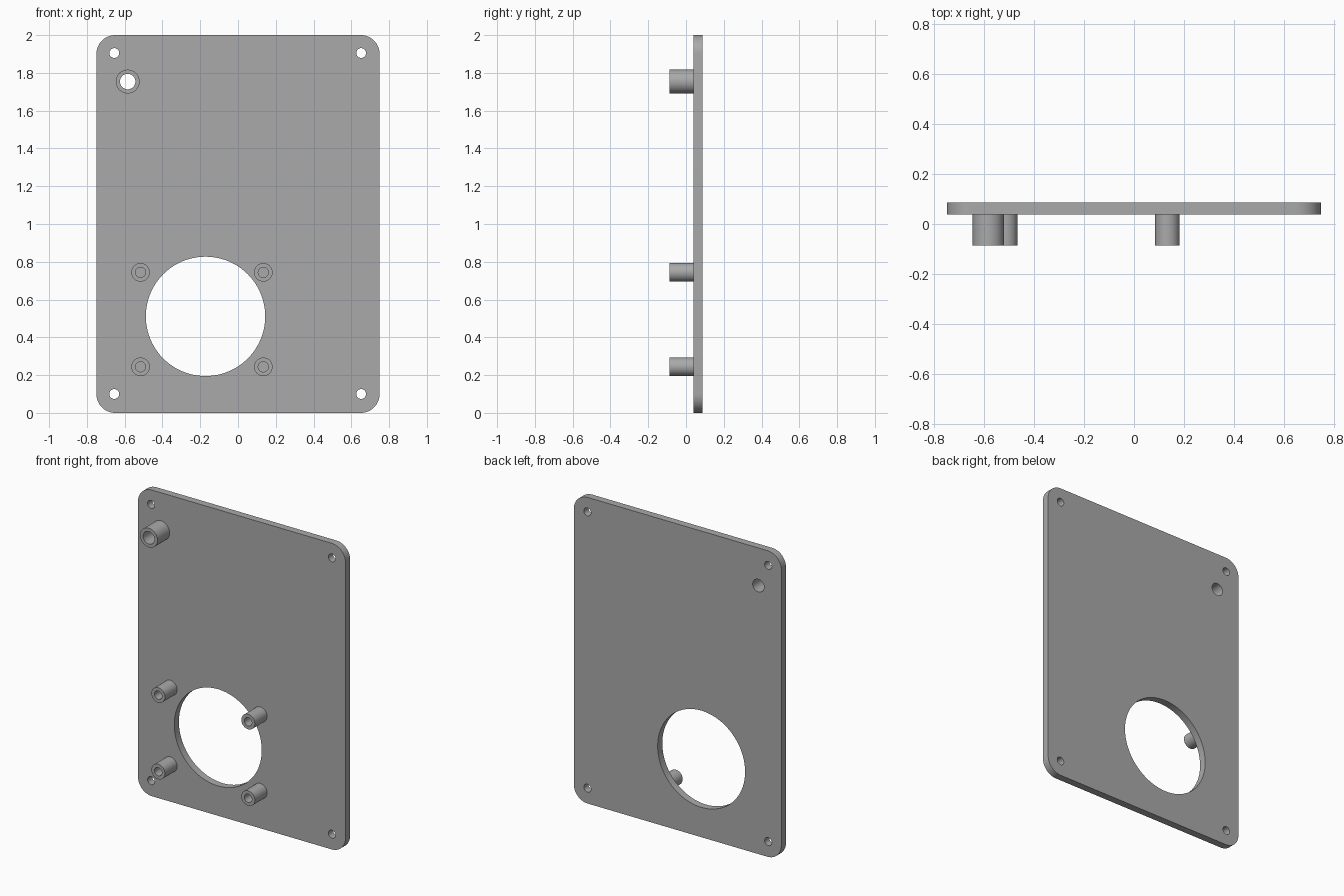
import bpy, bmesh, math
from mathutils import Vector

if "Cube" in bpy.data.objects:
    bpy.data.objects.remove(bpy.data.objects["Cube"])

grey = bpy.data.materials.new("plain_grey")
grey.diffuse_color = (0.4, 0.4, 0.4, 1)
grey.use_nodes = True
grey.node_tree.nodes["Principled BSDF"].inputs["Base Color"].default_value = grey.diffuse_color


def circle(x, z, r, n=48):
    return [(x + r * math.cos(2 * math.pi * i / n),
             z + r * math.sin(2 * math.pi * i / n)) for i in range(n)]


def rounded_rect(half_w, height, r, steps=12):
    pts = []
    corners = [(half_w - r, height - r), (r - half_w, height - r),
               (r - half_w, r), (half_w - r, r)]
    for k, (cx, cz) in enumerate(corners):
        for i in range(steps + 1):
            a = math.pi / 2 * (k + i / steps)
            pts.append((cx + r * math.cos(a), cz + r * math.sin(a)))
    return pts


def extruded(name, loops, y0, y1):
    """Fill an outline with holes in the xz plane and extrude it along y."""
    bm = bmesh.new()
    edges = []
    for loop in loops:
        vs = [bm.verts.new((x, y0, z)) for x, z in loop]
        edges += [bm.edges.new((vs[i - 1], vs[i])) for i in range(len(vs))]
    bmesh.ops.triangle_fill(bm, edges=edges, use_beauty=True, normal=(0, -1, 0))
    out = bmesh.ops.extrude_face_region(bm, geom=bm.faces[:])
    moved = [g for g in out["geom"] if isinstance(g, bmesh.types.BMVert)]
    bmesh.ops.translate(bm, verts=moved, vec=Vector((0, y1 - y0, 0)))
    bmesh.ops.recalc_face_normals(bm, faces=bm.faces[:])
    mesh = bpy.data.meshes.new(name)
    bm.to_mesh(mesh)
    bm.free()
    mesh.materials.append(grey)
    obj = bpy.data.objects.new(name, mesh)
    bpy.context.collection.objects.link(obj)
    bpy.ops.object.select_all(action='DESELECT')
    obj.select_set(True)
    bpy.context.view_layer.objects.active = obj
    bpy.ops.object.shade_smooth_by_angle(angle=math.radians(30))
    return obj


FRONT, FACE, BACK = -0.087, 0.039, 0.087
post_x, post_z = -0.584, 1.754

# Panel with large opening, corner screw holes and the through hole
holes = [circle(-0.172, 0.511, 0.316, 96), circle(post_x, post_z, 0.041)]
holes += [circle(x, z, 0.026, 32) for x in (-0.655, 0.652) for z in (0.1, 1.905)]
extruded("panel", [rounded_rect(0.75, 2.0, 0.1)] + holes, FACE, BACK)

# Large hollow post around the through hole
extruded("hollow_post", [circle(post_x, post_z, 0.063),
                         circle(post_x, post_z, 0.041)], FRONT, FACE)

# Four blind screw posts around the opening
for side, x in (("left", -0.516), ("right", 0.134)):
    for level, z in (("lower", 0.244), ("upper", 0.744)):
        extruded(f"screw_post_{level}_{side}",
                 [circle(x, z, 0.049), circle(x, z, 0.027)], FRONT, FACE)
